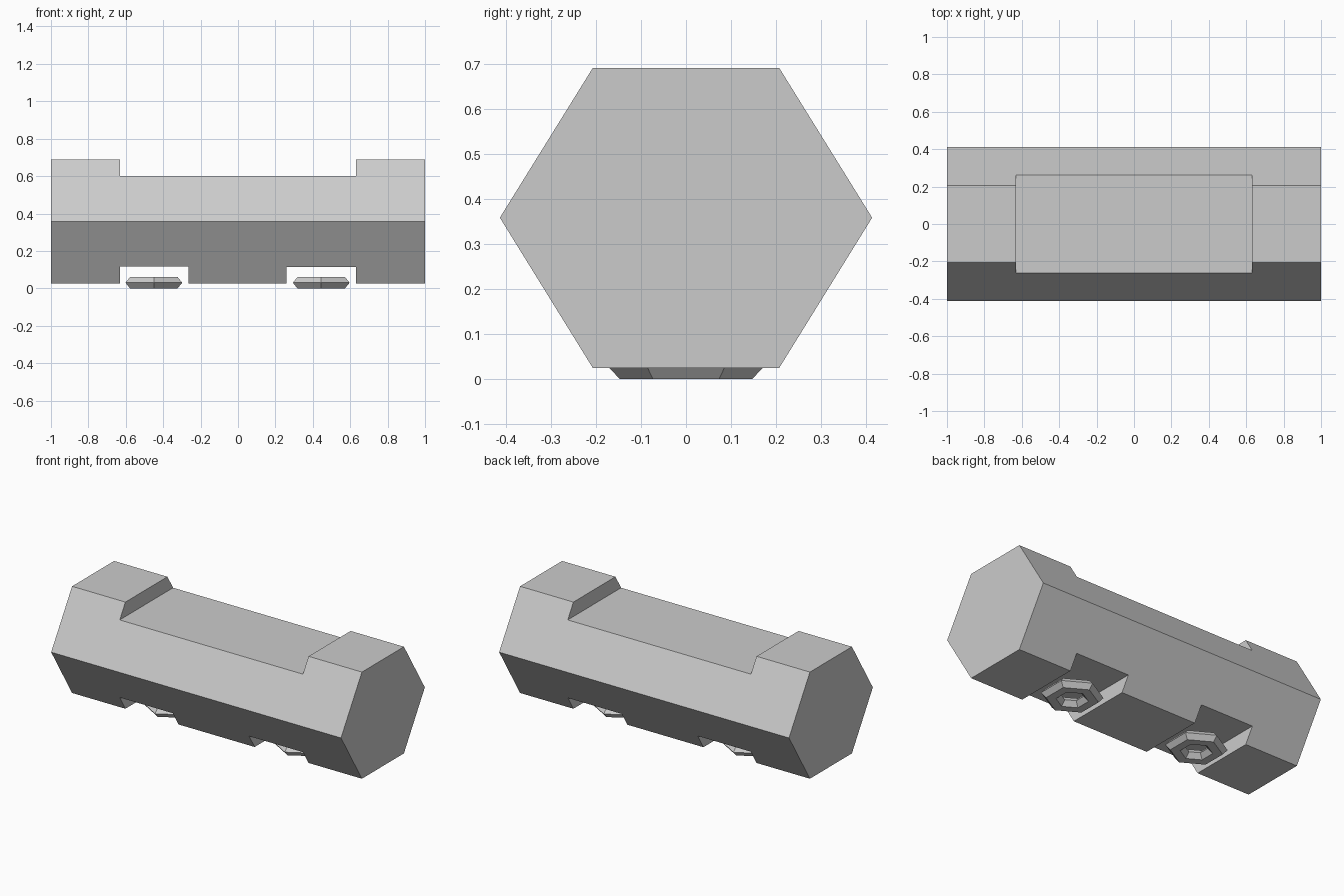
import bpy, math

if "Cube" in bpy.data.objects:
    bpy.data.objects.remove(bpy.data.objects["Cube"])


def box(name, x0, x1, z0, z1):
    bpy.ops.mesh.primitive_cube_add(size=1, location=((x0 + x1) / 2, 0, (z0 + z1) / 2))
    ob = bpy.context.object
    ob.name = name
    ob.scale = (x1 - x0, 1.2, z1 - z0)
    ob.hide_render = True
    return ob


# Hexagonal bar running along x
profile = [(-0.413, 0.358), (-0.207, 0.025), (0.207, 0.025),
           (0.413, 0.358), (0.207, 0.69), (-0.207, 0.69)]
verts = [(x, y, z) for x in (-1, 1) for y, z in profile]
faces = [tuple(reversed(range(6))), tuple(range(6, 12))]
faces += [(i, (i + 1) % 6, (i + 1) % 6 + 6, i + 6) for i in range(6)]
mesh = bpy.data.meshes.new("hex_bar")
mesh.from_pydata(verts, [], faces)
bar = bpy.data.objects.new("hex_bar", mesh)
bpy.context.collection.objects.link(bar)

# Recess on top and two slots underneath
cutters = [box("top_recess_cutter", -0.632, 0.632, 0.6, 0.9),
           box("left_slot_cutter", -0.632, -0.265, -0.2, 0.117),
           box("right_slot_cutter", 0.26, 0.632, -0.2, 0.113)]
for cutter in cutters:
    mod = bar.modifiers.new(cutter.name, 'BOOLEAN')
    mod.operation = 'DIFFERENCE'
    mod.solver = 'EXACT'
    mod.object = cutter
    bpy.context.view_layer.objects.active = bar
    bpy.ops.object.modifier_apply(modifier=mod.name)
    bpy.data.objects.remove(cutter)

# Six-sided rings sitting in the slots
for side, x in (("left", -0.45), ("right", 0.445)):
    bpy.ops.mesh.primitive_torus_add(major_segments=6, minor_segments=6,
                                     major_radius=0.119, minor_radius=0.056,
                                     location=(x, 0, 0.03),
                                     rotation=(0, 0, math.pi / 2))
    ring = bpy.context.object
    ring.name = side + "_foot_ring"
    ring.scale.z = 0.03 / (0.056 * math.sin(math.pi / 3))
    bpy.ops.object.shade_flat()
